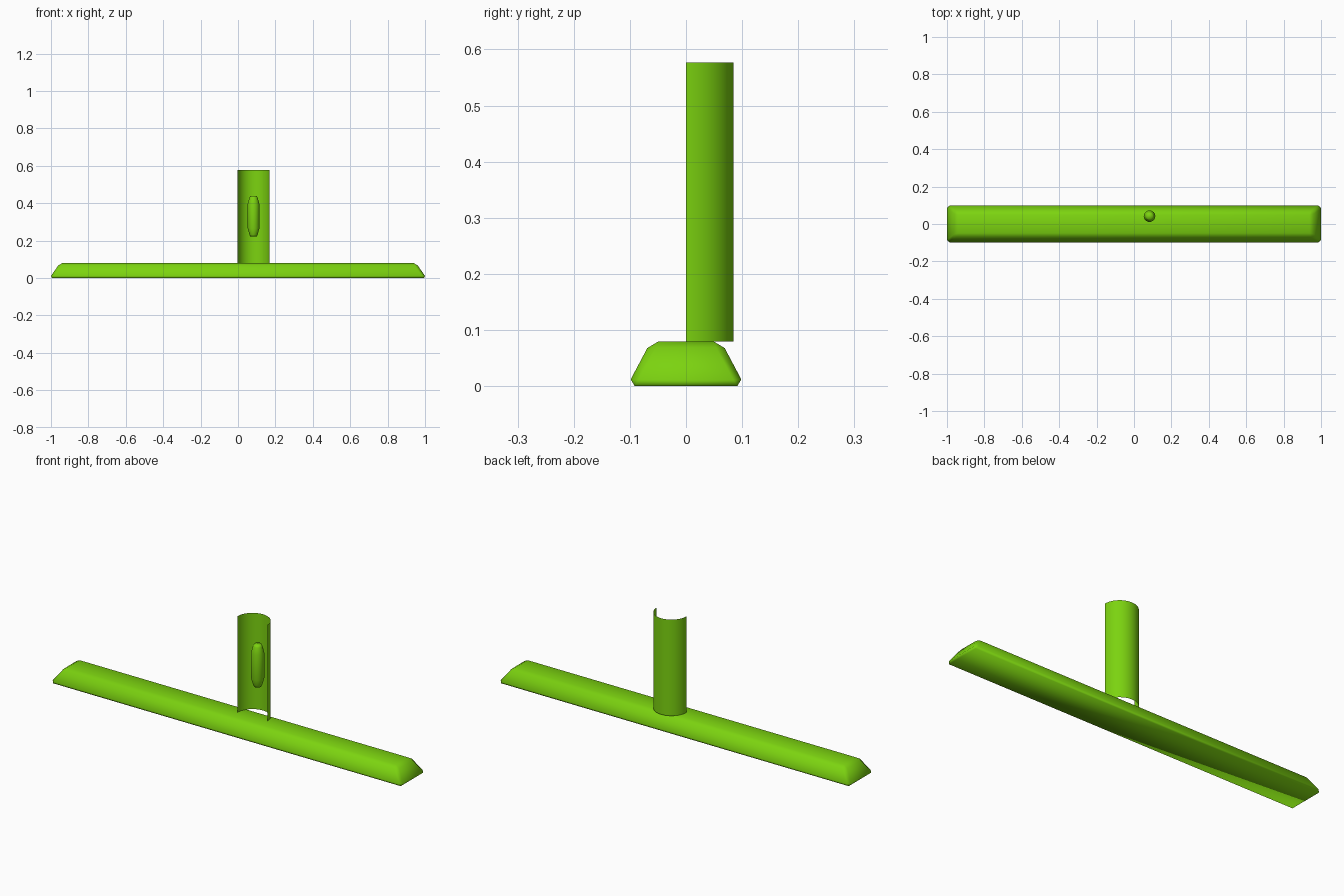
import bpy, bmesh, math

if "Cube" in bpy.data.objects:
    bpy.data.objects.remove(bpy.data.objects["Cube"])

green = bpy.data.materials.new("green")
green.diffuse_color = (0.2, 0.65, 0.005, 1)
green.use_nodes = True
green.node_tree.nodes["Principled BSDF"].inputs["Base Color"].default_value = green.diffuse_color


def finish(name, bm, recalc=True):
    if recalc:
        bmesh.ops.recalc_face_normals(bm, faces=bm.faces[:])
    mesh = bpy.data.meshes.new(name)
    bm.to_mesh(mesh)
    bm.free()
    for p in mesh.polygons:
        p.use_smooth = True
    obj = bpy.data.objects.new(name, mesh)
    bpy.context.collection.objects.link(obj)
    mesh.materials.append(green)
    return obj


# Base: long bar tapering upward, with chamfered edges
TOP = 0.08
bm = bmesh.new()
bmesh.ops.create_cube(bm, size=2)
for v in bm.verts:
    upper = v.co.z > 0
    v.co.x *= 0.952 if upper else 1.008
    v.co.y *= 0.0625 if upper else 0.105
    v.co.z = TOP if upper else 0
bmesh.ops.bevel(bm, geom=bm.edges[:], offset=0.0136, offset_type='OFFSET',
                segments=1, profile=0.5, affect='EDGES')
finish("base_bar", bm)

# Shield: thin half tube standing on the bar, open to the front
CX, R = 0.083, 0.085
bm = bmesh.new()
SEG = 32
cols = []
for i in range(SEG + 1):
    a = math.pi * i / SEG
    x, y = CX + R * math.cos(a), R * math.sin(a)
    cols.append([bm.verts.new((x, y, z)) for z in (TOP, 0.577)])
for a, b in zip(cols, cols[1:]):
    bm.faces.new((b[0], a[0], a[1], b[1])).normal_flip()
bm.normal_update()
# outward-facing normals
for f in bm.faces:
    c = f.calc_center_median()
    if f.normal.x * (c.x - CX) + f.normal.y * c.y < 0:
        f.normal_flip()
finish("half_tube", bm, recalc=False)

# Capsule: small turned pin floating inside the half tube
profile = [(0.017, 0.222), (0.022, 0.232), (0.031, 0.265),
           (0.031, 0.397), (0.022, 0.430), (0.017, 0.440)]
N = 24
bm = bmesh.new()
rings = [[bm.verts.new((CX + r * math.cos(2 * math.pi * i / N),
                        0.042 + r * math.sin(2 * math.pi * i / N), z))
          for i in range(N)] for r, z in profile]
for a, b in zip(rings, rings[1:]):
    for i in range(N):
        j = (i + 1) % N
        bm.faces.new((a[i], a[j], b[j], b[i]))
bm.faces.new(rings[0][::-1])
bm.faces.new(rings[-1])
finish("capsule", bm)
